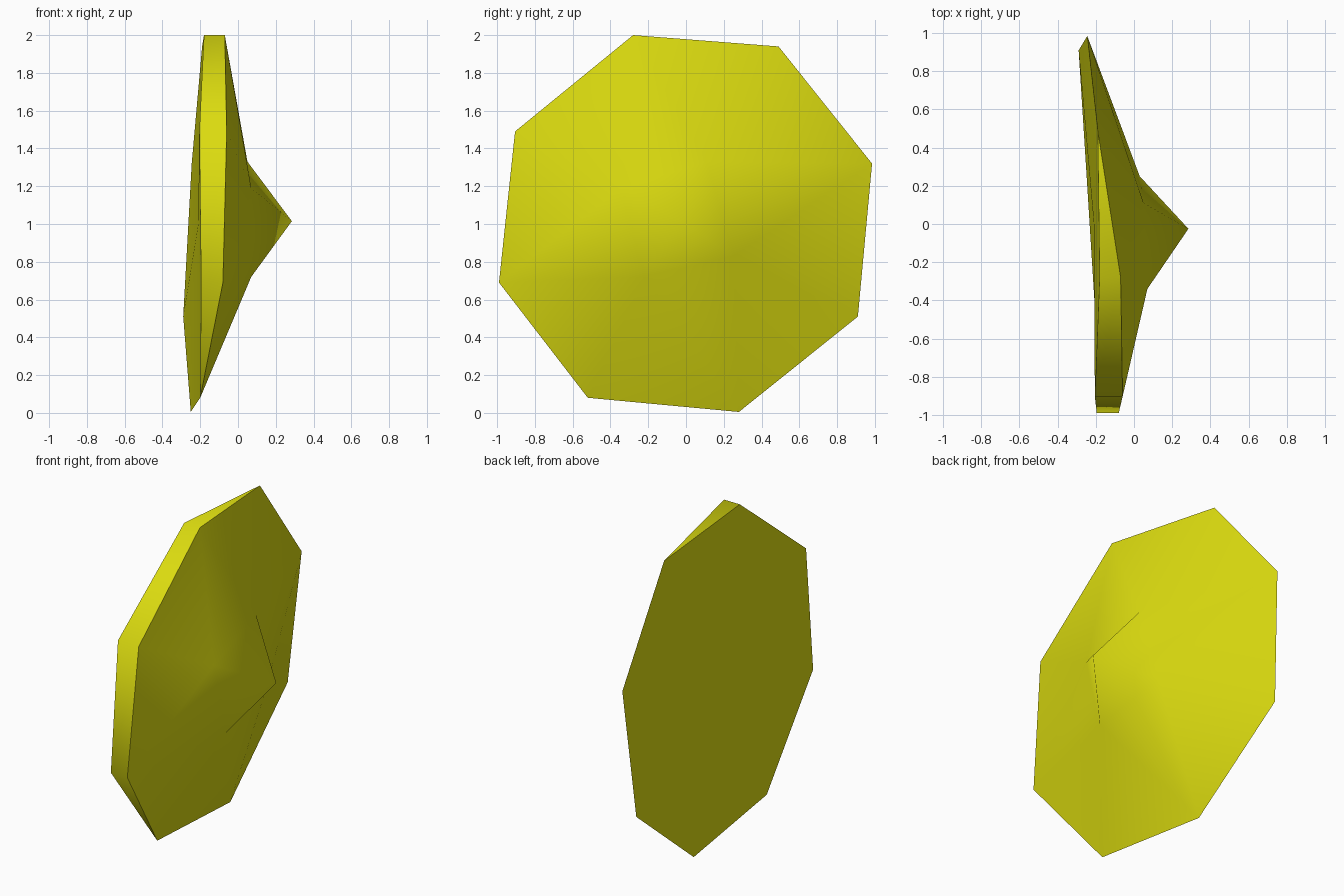
import bpy
import bmesh

if "Cube" in bpy.data.objects:
    bpy.data.objects.remove(bpy.data.objects["Cube"])

yellow = bpy.data.materials.new("yellow")
yellow.diffuse_color = (0.72, 0.72, 0.005, 1)
yellow.use_nodes = True
yellow.node_tree.nodes["Principled BSDF"].inputs["Base Color"].default_value = yellow.diffuse_color

# Octagonal outline: y, z, back x, front x (equal x means the rim tapers to an edge)
outline = [
    (-0.28, 2.00, -0.18, -0.07), (0.49, 1.94, -0.19, -0.19),
    (0.985, 1.32, -0.245, -0.245), (0.91, 0.51, -0.29, -0.29),
    (0.28, 0.005, -0.25, -0.25), (-0.52, 0.08, -0.20, -0.20),
    (-0.99, 0.69, -0.195, -0.08), (-0.905, 1.49, -0.205, -0.06)]
# Four-sided base of the central point, one corner per odd outline corner
inner = [(0.05, 0.11, 1.33), (0.03, 0.25, 0.83), (0.07, -0.22, 0.72), (0.07, -0.34, 1.19)]

bm = bmesh.new()
back = [bm.verts.new((b, y, z)) for y, z, b, f in outline]
front = [v if f == b else bm.verts.new((f, y, z)) for v, (y, z, b, f) in zip(back, outline)]
ring = [bm.verts.new(p) for p in inner]
apex = bm.verts.new((0.285, -0.025, 1.015))
hub = bm.verts.new((-0.21, 0, 1.0))

# Rim and flat back
for i in range(8):
    j = (i + 1) % 8
    rim = list(dict.fromkeys([back[i], back[j], front[j], front[i]]))
    if len(rim) > 2:
        bm.faces.new(rim)
    bm.faces.new((back[j], back[i], hub))

# Skirt around the point, then the point itself
for k in range(4):
    n = (k + 1) % 4
    a, b, c = front[2 * k + 1], front[(2 * k + 2) % 8], front[(2 * k + 3) % 8]
    bm.faces.new((a, b, ring[k]))
    bm.faces.new((b, ring[n], ring[k]))
    bm.faces.new((b, c, ring[n]))
    bm.faces.new((ring[k], ring[n], apex))

bmesh.ops.recalc_face_normals(bm, faces=bm.faces)

# Smooth surfaces with a crisp outline on both sides of the rim
for f in bm.faces:
    f.smooth = True
for loop in (back, front):
    for i in range(8):
        e = bm.edges.get((loop[i], loop[(i + 1) % 8]))
        if e:
            e.smooth = False

mesh = bpy.data.meshes.new("pointed_disc")
bm.to_mesh(mesh)
bm.free()
mesh.materials.append(yellow)
bpy.context.collection.objects.link(bpy.data.objects.new("pointed_disc", mesh))
